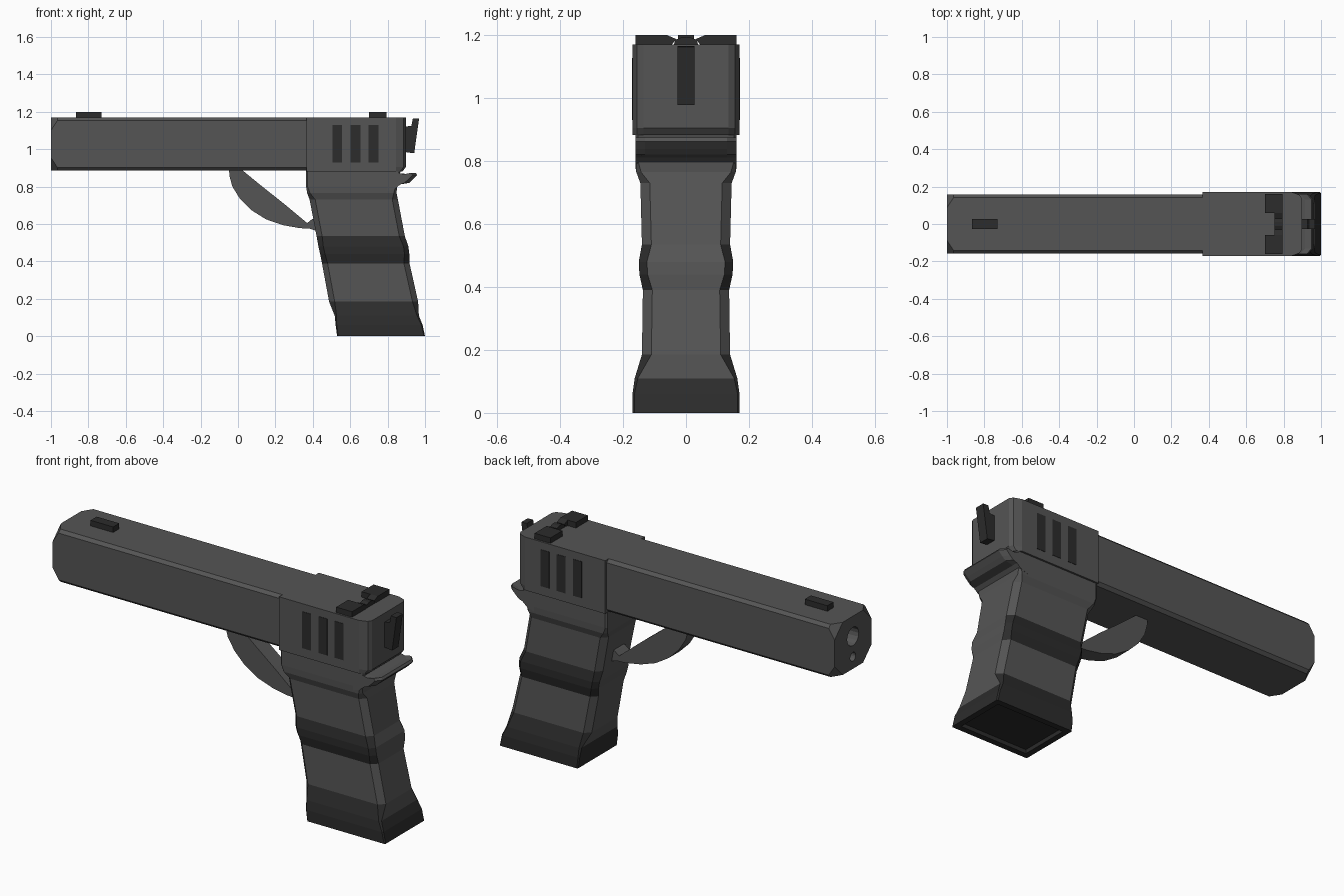
import bpy, bmesh, math
from mathutils import Vector

if "Cube" in bpy.data.objects:
    bpy.data.objects.remove(bpy.data.objects["Cube"])


def material(name, v):
    m = bpy.data.materials.new(name)
    m.diffuse_color = (v, v, v, 1)
    m.use_nodes = True
    m.node_tree.nodes["Principled BSDF"].inputs["Base Color"].default_value = m.diffuse_color
    return m


GREY = material("body_grey", 0.09)
DARK = material("dark_grey", 0.025)


def finish(name, bm, mats):
    bmesh.ops.recalc_face_normals(bm, faces=bm.faces)
    me = bpy.data.meshes.new(name)
    bm.to_mesh(me)
    bm.free()
    ob = bpy.data.objects.new(name, me)
    bpy.context.collection.objects.link(ob)
    for m in mats:
        me.materials.append(m)
    return ob


def octagon(a0, a1, b0, b1, ca, cb):
    """Rectangle a0..a1 by b0..b1 with cut corners."""
    return [(a0 + ca, b0), (a1 - ca, b0), (a1, b0 + cb), (a1, b1 - cb),
            (a1 - ca, b1), (a0 + ca, b1), (a0, b1 - cb), (a0, b0 + cb)]


def loft(rings):
    """Skin a list of equal-length rings of 3D points, capped at both ends."""
    bm = bmesh.new()
    vs = [[bm.verts.new(p) for p in r] for r in rings]
    n = len(rings[0])
    for a, b in zip(vs, vs[1:]):
        for i in range(n):
            j = (i + 1) % n
            bm.faces.new((a[i], a[j], b[j], b[i]))
    first = bm.faces.new(vs[0])
    bm.faces.new(vs[-1])
    return bm, first


def plate(name, pts, half, mat):
    """Side profile in x-z extruded across y."""
    bm, _ = loft([[(x, y, z) for x, z in pts] for y in (-half, half)])
    return finish(name, bm, [mat])


def box(name, x, y, z, mat):
    bm, _ = loft([[(x[0], y[0], h), (x[1], y[0], h), (x[1], y[1], h), (x[0], y[1], h)] for h in z])
    return finish(name, bm, [mat])


# Front slide with softened long edges and cut muzzle corners
rings = [[(x, y, z) for y, z in octagon(-0.157, 0.157, 0.885, 1.17, c, c)]
         for x, c in ((-1, 0.07), (-0.965, 0.016), (0.38, 0.016))]
bm, _ = loft(rings)
slide = finish("front_slide", bm, [GREY])

# Bore and recoil rod hole
for name, z, r in (("bore_cutter", 1.06, 0.05), ("rod_cutter", 0.95, 0.024)):
    bm = bmesh.new()
    bmesh.ops.create_cone(bm, cap_ends=True, segments=16, radius1=r, radius2=r, depth=0.3)
    for v in bm.verts:
        v.co = Vector((v.co.z - 1.0, v.co.x, v.co.y + z))
    cutter = finish(name, bm, [DARK])
    cutter.hide_render = True
    cutter.hide_viewport = True
    mod = slide.modifiers.new(name, 'BOOLEAN')
    mod.object = cutter
    mod.operation = 'DIFFERENCE'
    mod.solver = 'EXACT'

# Rear slide, vertical back edges cut
rings = []
for z, back in ((0.882, 0.88), (0.905, 0.898), (1.17, 0.898)):
    half = [(0.365, 0.17), (0.845, 0.17), (back - 0.012, 0.155), (back, 0.135)]
    rings.append([(x, -y, z) for x, y in half] + [(x, y, z) for x, y in reversed(half)])
bm, _ = loft(rings)
finish("rear_slide", bm, [GREY])

# Grip slots on both sides
for i in range(3):
    x = 0.505 + 0.097 * i
    for s in (-1, 1):
        box(f"slide_slot_{i}_{'left' if s > 0 else 'right'}", (x, x + 0.052),
            sorted((s * 0.15, s * 0.172)), (0.93, 1.128), DARK)

# Sights
bm, _ = loft([[(-0.865, y, 1.16), (-0.73, y, 1.16), (-0.73, y, 1.2), (-0.865, y, 1.2)]
              for y in (-0.026, 0.026)])
finish("front_sight", bm, [DARK])
for s in (-1, 1):
    pts = [(0.16, 1.16), (0.055, 1.16), (0.03, 1.187), (0.06, 1.2), (0.16, 1.2)]
    bm, _ = loft([[(x, s * y, z) for y, z in pts] for x in (0.75, 0.795)])
    finish("rear_sight_back", bm, [DARK])
    box("rear_sight_ear", (0.70, 0.752), sorted((s * 0.058, s * 0.16)), (1.16, 1.2), DARK)
ridge = [(-0.04, 1.16), (0.04, 1.16), (0.035, 1.184), (0.012, 1.194), (-0.012, 1.194), (-0.035, 1.184)]
bm, _ = loft([[(x, y, z) for y, z in ridge] for x in (0.752, 0.793)])
finish("rear_sight_bridge", bm, [DARK])

# Hammer
plate("hammer", [(0.935, 1.165), (0.968, 1.163), (0.942, 0.978), (0.89, 0.985),
                 (0.89, 1.12), (0.927, 1.125)], 0.027, DARK)

# Trigger guard
plate("trigger_guard", [(-0.048, 0.89), (-0.045, 0.855), (-0.03, 0.80), (0.01, 0.735),
                        (0.07, 0.675), (0.15, 0.625), (0.24, 0.594), (0.33, 0.578),
                        (0.385, 0.575), (0.43, 0.56), (0.42, 0.635), (0.395, 0.625),
                        (0.37, 0.605), (0.25, 0.705), (0.13, 0.80), (0.02, 0.89)], 0.045, GREY)

# Grip: z, front x, back x, half width, corner cut
sections = [(0.0, 0.53, 1.0, 0.17, 0.006), (0.06, 0.522, 0.987, 0.17, 0.006),
            (0.11, 0.517, 0.967, 0.163, 0.01), (0.185, 0.487, 0.963, 0.14, 0.03),
            (0.39, 0.449, 0.917, 0.137, 0.03), (0.44, 0.439, 0.916, 0.148, 0.026),
            (0.48, 0.430, 0.911, 0.150, 0.026), (0.535, 0.42, 0.892, 0.14, 0.03),
            (0.73, 0.383, 0.855, 0.145, 0.03), (0.765, 0.37, 0.848, 0.158, 0.015),
            (0.80, 0.364, 0.85, 0.16, 0.008), (0.886, 0.364, 0.87, 0.16, 0.008)]
bm, base = loft([[(x, y, z) for x, y in octagon(f, b, -w, w, c, c)] for z, f, b, w, c in sections])
bmesh.ops.recalc_face_normals(bm, faces=bm.faces)
bmesh.ops.inset_region(bm, faces=[base], thickness=0.035)
bmesh.ops.inset_region(bm, faces=[base], thickness=0.006, depth=-0.02)
bm.normal_update()
for f in bm.faces:
    z = f.calc_center_median().z
    side = abs(f.normal.y) > 0.5
    if z < 0.11 or (side and (z < 0.185 or 0.39 < z < 0.535)):
        f.material_index = 1
finish("grip", bm, [GREY, DARK])

# Upswept tail behind the top of the grip
tail = [(0.80, 0.775), (0.842, 0.79), (0.868, 0.812), (0.915, 0.82), (0.935, 0.838),
        (0.958, 0.862), (0.95, 0.874), (0.915, 0.866), (0.86, 0.872), (0.80, 0.872)]
widths = ((-0.16, 0.025), (-0.13, 0), (0.13, 0), (0.16, 0.025))
bm, _ = loft([[(x - cut * (x > 0.9), y, z) for x, z in tail] for y, cut in widths])
finish("grip_tail", bm, [GREY])
